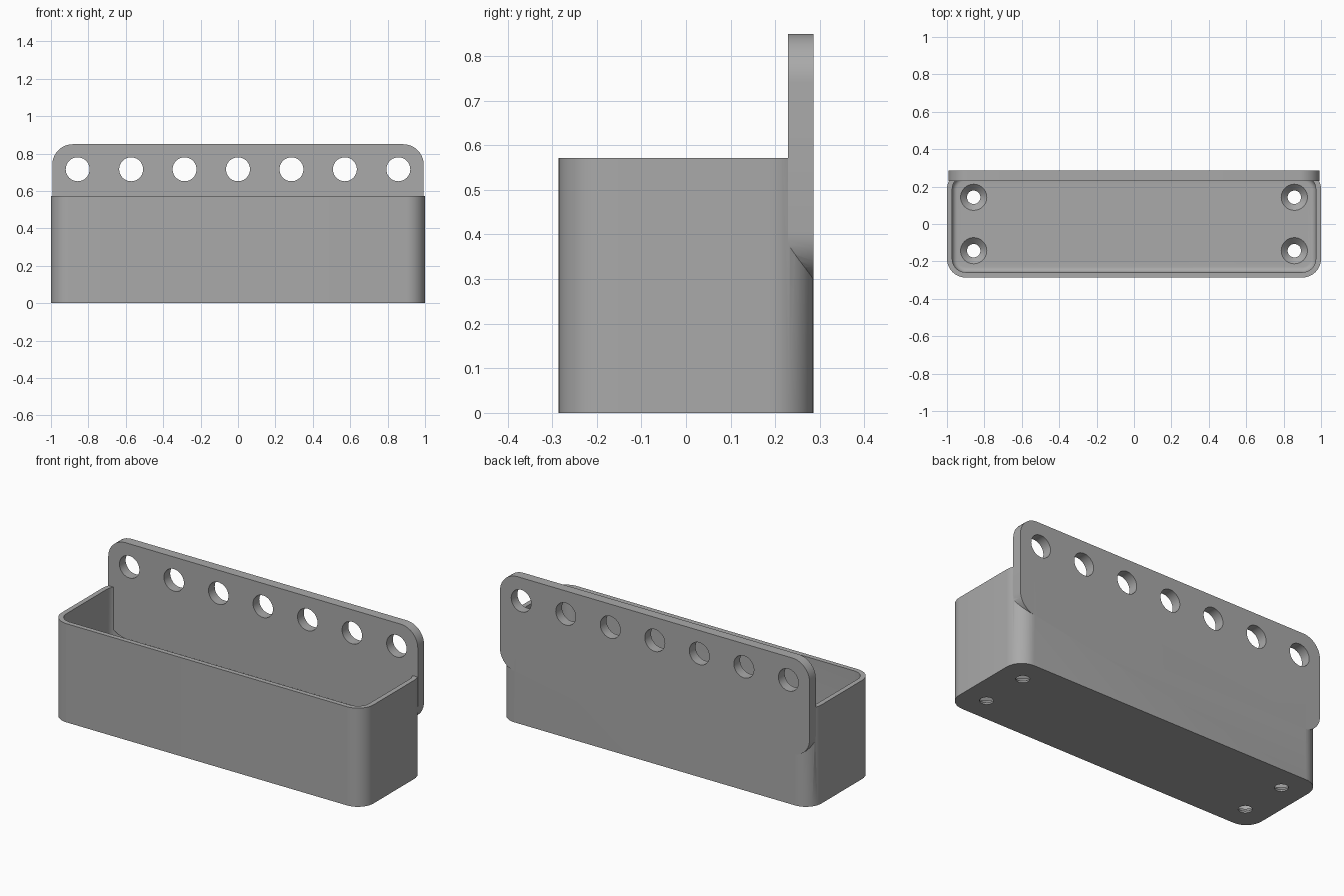
import bpy, bmesh, math

cube = bpy.data.objects.get("Cube")
if cube:
    bpy.data.objects.remove(cube, do_unlink=True)

grey = bpy.data.materials.new("plain_grey")
grey.use_nodes = True
colour = (0.4, 0.4, 0.4, 1)
grey.diffuse_color = colour
grey.node_tree.nodes["Principled BSDF"].inputs["Base Color"].default_value = colour


def loft(name, rings, loc=(0, 0, 0), upright=False, steps=10):
    """Solid through rounded rectangles (half x, half y, radius, z)."""
    bm = bmesh.new()
    loops = []
    for hx, hy, r, z in rings:
        loop = []
        for q, (sx, sy) in enumerate([(1, 1), (-1, 1), (-1, -1), (1, -1)]):
            for i in range(steps + 1):
                a = math.pi / 2 * (q + i / steps)
                loop.append(bm.verts.new((sx * (hx - r) + r * math.cos(a),
                                          sy * (hy - r) + r * math.sin(a), z)))
        loops.append(loop)
    n = len(loops[0])
    for low, high in zip(loops, loops[1:]):
        for i in range(n):
            j = (i + 1) % n
            bm.faces.new((low[i], low[j], high[j], high[i]))
    bm.faces.new(loops[0][::-1])
    bm.faces.new(loops[-1])
    bmesh.ops.remove_doubles(bm, verts=bm.verts, dist=1e-5)
    bmesh.ops.recalc_face_normals(bm, faces=bm.faces)
    mesh = bpy.data.meshes.new(name)
    bm.to_mesh(mesh)
    bm.free()
    mesh.materials.append(grey)
    ob = bpy.data.objects.new(name, mesh)
    bpy.context.collection.objects.link(ob)
    ob.location = loc
    if upright:
        ob.rotation_euler.x = math.pi / 2
    return ob


def combine(target, tool, operation):
    """Apply a boolean and discard the tool."""
    tool.hide_render = True
    mod = target.modifiers.new("combine", "BOOLEAN")
    mod.operation, mod.solver, mod.object = operation, "EXACT", tool
    bpy.context.view_layer.objects.active = target
    bpy.ops.object.modifier_apply(modifier=mod.name)
    bpy.data.objects.remove(tool, do_unlink=True)


DEPTH, HEIGHT, WALL, FLOOR, CORNER = 0.286, 0.572, 0.028, 0.043, 0.1
PITCH = 2 / 7

# Open tray with a filleted floor
tray = loft("tray_with_back_plate", [(1, DEPTH, CORNER, 0), (1, DEPTH, CORNER, HEIGHT)])
fillet = 0.028
rings = []
for i in range(7):
    a = math.pi / 2 * i / 6
    inset = WALL + fillet * (1 - math.sin(a))
    rings.append((1 - inset, DEPTH - inset, CORNER - inset, FLOOR + fillet * (1 - math.cos(a))))
rings.append((1 - WALL, DEPTH - WALL, CORNER - WALL, 1))
combine(tray, loft("cavity_cutter", rings), "DIFFERENCE")

# Countersunk screw holes in the floor
for x in (-3, 3):
    for y in (-1, 1):
        screw = loft("screw_cutter", [(r, r, r, z) for r, z in
                     ((0.036, -0.05), (0.036, 0.009), (0.07, FLOOR), (0.07, 0.08))],
                     (x * PITCH, y * PITCH / 2, 0))
        combine(tray, screw, "DIFFERENCE")

# Rounded back plate with a row of round holes
bottom, top = 0.295, 0.85
half = (top - bottom) / 2
plate = loft("back_plate", [(0.993, half, 0.11, z) for z in (0, 0.057)],
             (0, DEPTH, bottom + half), upright=True)
for i in range(-3, 4):
    hole = loft("hole_cutter", [(0.064, 0.064, 0.064, z) for z in (-0.05, 0.1)],
                (i * PITCH, DEPTH, 0.716), upright=True)
    combine(plate, hole, "DIFFERENCE")
combine(tray, plate, "UNION")

# Smooth rounded surfaces, keep crisp edges
bpy.ops.object.select_all(action="DESELECT")
tray.select_set(True)
bpy.context.view_layer.objects.active = tray
bpy.ops.object.shade_smooth_by_angle(angle=math.radians(30))
